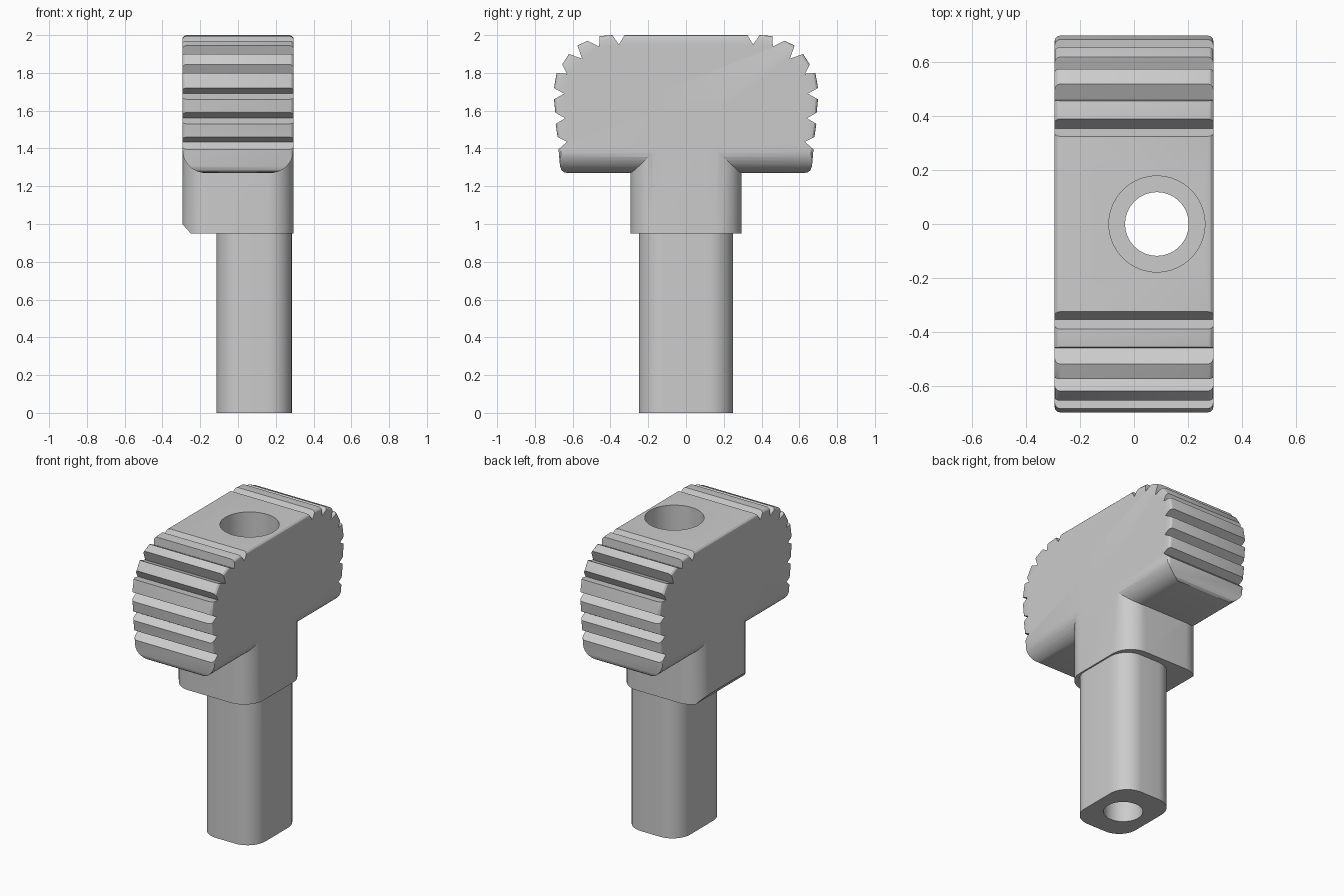
import bpy, bmesh, math

cube = bpy.data.objects.get("Cube")
if cube:
    bpy.data.objects.remove(cube, do_unlink=True)

grey = bpy.data.materials.new("plain grey")
grey.use_nodes = True
grey.diffuse_color = (0.6, 0.6, 0.6, 1)
grey.node_tree.nodes["Principled BSDF"].inputs["Base Color"].default_value = (0.6, 0.6, 0.6, 1)

W = 0.295                 # half thickness of the handle
HOLE = (0.085, 0.0)       # bore centre


def prism(name, outline, axis, lo, hi, rim=0.0):
    """Extrude a 2D outline along an axis; rim rounds both end edges."""
    place = {"x": lambda a, b, h: (h, a, b),
             "y": lambda a, b, h: (a, h, b),
             "z": lambda a, b, h: (a, b, h)}[axis]
    bm = bmesh.new()
    ends = [[bm.verts.new(place(a, b, h)) for a, b in outline] for h in (lo, hi)]
    caps = [bm.faces.new(ring) for ring in ends]
    n = len(outline)
    for i in range(n):
        j = (i + 1) % n
        bm.faces.new((ends[0][i], ends[0][j], ends[1][j], ends[1][i]))
    bmesh.ops.recalc_face_normals(bm, faces=bm.faces)
    if rim:
        edges = [e for cap in caps for e in cap.edges]
        bmesh.ops.bevel(bm, geom=edges, offset=rim, segments=3,
                        profile=0.5, affect="EDGES")
    mesh = bpy.data.meshes.new(name)
    bm.to_mesh(mesh)
    bm.free()
    mesh.materials.append(grey)
    obj = bpy.data.objects.new(name, mesh)
    bpy.context.collection.objects.link(obj)
    return obj


def rounded_rect(a0, a1, b0, b1, r_low, r_high, steps=10):
    """Rectangle outline with one radius for low-b corners, one for high-b."""
    corners = [(a1, b1, -1, -1, r_high, 0), (a0, b1, 1, -1, r_high, 1),
               (a0, b0, 1, 1, r_low, 2), (a1, b0, -1, 1, r_low, 3)]
    pts = []
    for a, b, sa, sb, r, quarter in corners:
        if r == 0:
            pts.append((a, b))
            continue
        for k in range(steps + 1):
            t = (quarter + k / steps) * math.pi / 2
            pts.append((a + sa * r + r * math.cos(t), b + sb * r + r * math.sin(t)))
    return pts


def circle(radius, steps=64):
    return [(HOLE[0] + radius * math.cos(k * math.tau / steps),
             HOLE[1] + radius * math.sin(k * math.tau / steps)) for k in range(steps)]


def combine(target, tool, operation):
    """Apply a boolean and remove the tool."""
    tool.hide_render = True
    mod = target.modifiers.new(operation.lower(), "BOOLEAN")
    mod.operation, mod.solver, mod.object = operation, "EXACT", tool
    bpy.context.view_layer.objects.active = target
    bpy.ops.object.modifier_apply(modifier=mod.name)
    bpy.data.objects.remove(tool, do_unlink=True)


# Grip grooves on one end: first lip, bottom, second lip as (y, z)
grooves = [
    ((0.325, 2.0), (0.355, 1.95), (0.39, 2.0)),
    ((0.457, 1.995), (0.46, 1.94), (0.52, 1.97)),
    ((0.575, 1.945), (0.55, 1.875), (0.62, 1.90)),
    ((0.655, 1.845), (0.63, 1.795), (0.685, 1.80)),
    ((0.699, 1.72), (0.645, 1.69), (0.699, 1.66)),
    ((0.692, 1.59), (0.64, 1.56), (0.69, 1.53)),
    ((0.68, 1.46), (0.63, 1.435), (0.675, 1.395)),
]

# Head: arched outline with softened side edges
half = [p for lip_a, _, lip_b in grooves for p in (lip_a, lip_b)]
half += [(0.667, 1.305), (0.658, 1.284), (0.645, 1.274), (0.625, 1.27)]
outline = half + [(-y, z) for y, z in reversed(half)]
knob = prism("t_handle_knob", outline, "x", -W, W, rim=0.022)

# Large rounding along the underside of the head
section = rounded_rect(-W, W, 1.27, 2.1, 0.125, 0)
combine(knob, prism("head_section", section, "y", -1, 1), "INTERSECT")

# Grip grooves on both ends
for side in (1, -1):
    for lip_a, base, lip_b in grooves:
        tri = [base] + [tuple(c + 1.5 * (q - c) for c, q in zip(base, lip))
                        for lip in (lip_a, lip_b)]
        tri = [(side * y, z) for y, z in tri]
        combine(knob, prism("groove_cutter", tri, "x", -0.4, 0.4), "DIFFERENCE")

# Neck with a chamfered lower edge on one side
neck = prism("neck", rounded_rect(-W, W, -W, W, 0.14, 0.14), "z", 0.95, 1.6)
chamfer = [(-0.205, 0.90), (-0.34, 1.05), (-0.45, 0.90)]
combine(neck, prism("chamfer_cutter", chamfer, "y", -0.5, 0.5), "DIFFERENCE")
combine(knob, neck, "UNION")

# Shaft
shaft = prism("shaft", rounded_rect(-0.115, 0.285, -0.25, 0.25, 0.13, 0.13), "z", 0, 1.2)
combine(knob, shaft, "UNION")

# Bolt bore with a wider recess from the top
combine(knob, prism("bore_cutter", circle(0.118), "z", -0.2, 2.2), "DIFFERENCE")
combine(knob, prism("recess_cutter", circle(0.178), "z", 1.0, 2.2), "DIFFERENCE")

# Smooth rounded areas, keep edges crisp
bpy.ops.object.select_all(action="DESELECT")
knob.select_set(True)
bpy.context.view_layer.objects.active = knob
bpy.ops.object.shade_smooth_by_angle(angle=math.radians(25))
